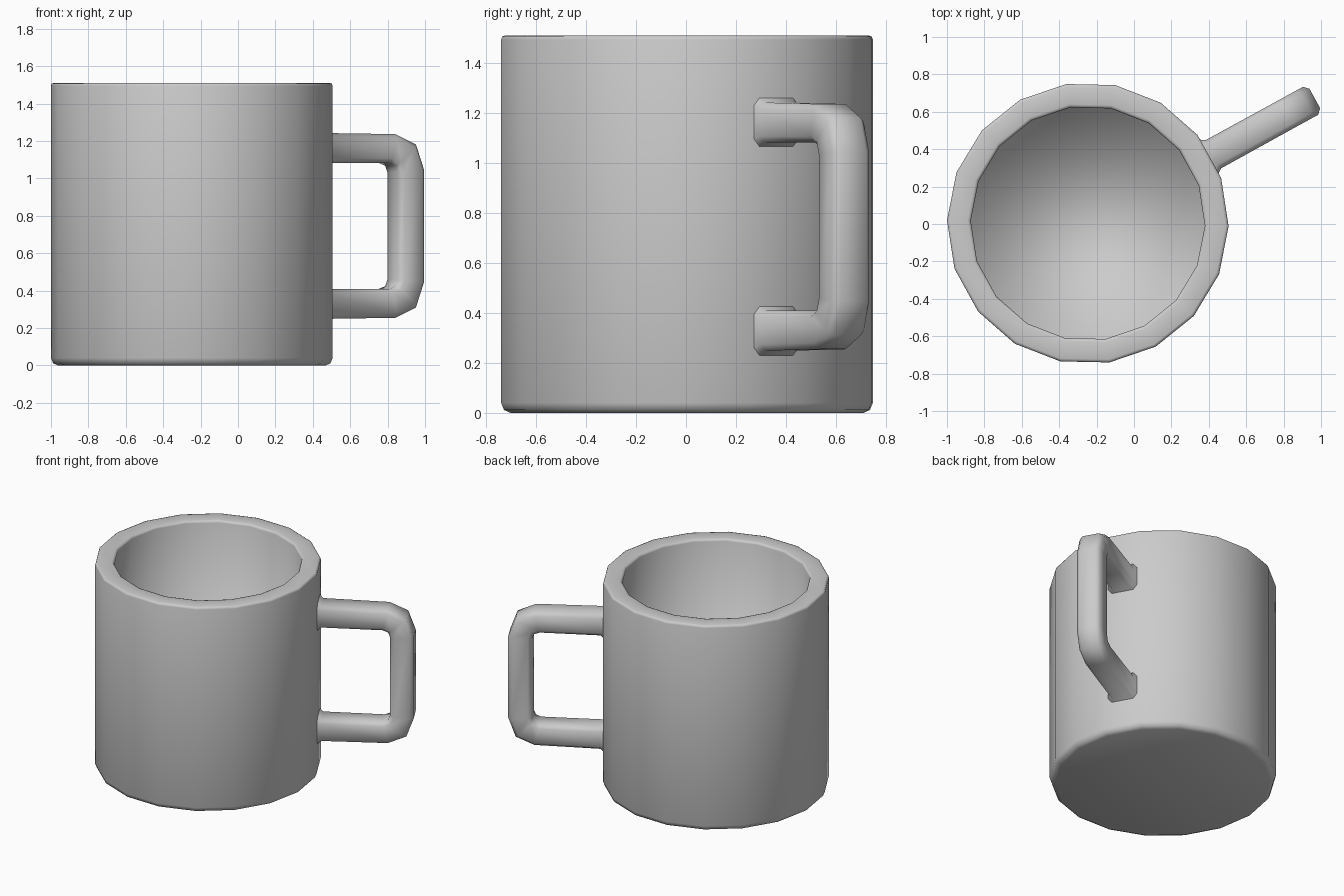
import bpy, bmesh, math

if "Cube" in bpy.data.objects:
    bpy.data.objects.remove(bpy.data.objects["Cube"])

CENTRE = (-0.247, 0.004)
SIDES = 18
TURN = math.radians(-1.2)          # rotation of the 18-sided body
HANDLE_ANGLE = TURN + math.radians(30)   # middle of one body face


def skin(name, rings):
    """Join closed rings of points into a capped, smooth-shaded tube."""
    bm = bmesh.new()
    loops = [[bm.verts.new(p) for p in ring] for ring in rings]
    n = len(rings[0])
    for a, b in zip(loops, loops[1:]):
        for i in range(n):
            j = (i + 1) % n
            bm.faces.new((a[i], a[j], b[j], b[i]))
    bm.faces.new(loops[0][::-1])
    bm.faces.new(loops[-1])
    bmesh.ops.recalc_face_normals(bm, faces=bm.faces)
    for f in bm.faces:
        f.smooth = True
    mesh = bpy.data.meshes.new(name)
    bm.to_mesh(mesh)
    bm.free()
    obj = bpy.data.objects.new(name, mesh)
    bpy.context.collection.objects.link(obj)
    return obj


# Cup body: outside bottom, up the wall, over the rim, down to the inner floor
profile = [(0.715, 0.0), (0.742, 0.012), (0.753, 0.04),
           (0.753, 1.495), (0.749, 1.507), (0.737, 1.511),
           (0.643, 1.511), (0.631, 1.507), (0.626, 1.495), (0.626, 0.13)]


def body_ring(r, z):
    return [(CENTRE[0] + r * math.cos(TURN + math.tau * i / SIDES),
             CENTRE[1] + r * math.sin(TURN + math.tau * i / SIDES), z)
            for i in range(SIDES)]


skin("cup_body", [body_ring(r, z) for r, z in profile])

# Handle: each station is outer (r, z), inner (r, z), half width
MID_Z = 0.746
upper = [((0.72, 1.265), (0.72, 1.065), 0.105),
         ((0.742, 1.262), (0.742, 1.066), 0.102),
         ((0.765, 1.243), (0.765, 1.082), 0.086),
         ((1.21, 1.237), (1.175, 1.082), 0.085),
         ((1.335, 1.182), (1.212, 1.068), 0.085),
         ((1.385, 1.045), (1.225, 1.035), 0.085)]
lower = [((o[0], 2 * MID_Z - o[1]), (i[0], 2 * MID_Z - i[1]), w)
         for o, i, w in reversed(upper)]


def handle_ring(outer, inner, w):
    # bevelled square section: t runs from inner to outer side
    b, t = 0.026, 0.16
    section = [(w, t), (w, 1 - t), (w - b, 1), (b - w, 1),
               (-w, 1 - t), (-w, t), (b - w, 0), (w - b, 0)]
    c, s = math.cos(HANDLE_ANGLE), math.sin(HANDLE_ANGLE)
    ring = []
    for side, k in section:
        r = inner[0] + (outer[0] - inner[0]) * k
        z = inner[1] + (outer[1] - inner[1]) * k
        ring.append((CENTRE[0] + r * c - side * s,
                     CENTRE[1] + r * s + side * c, z))
    return ring


skin("handle", [handle_ring(*st) for st in upper + lower])
